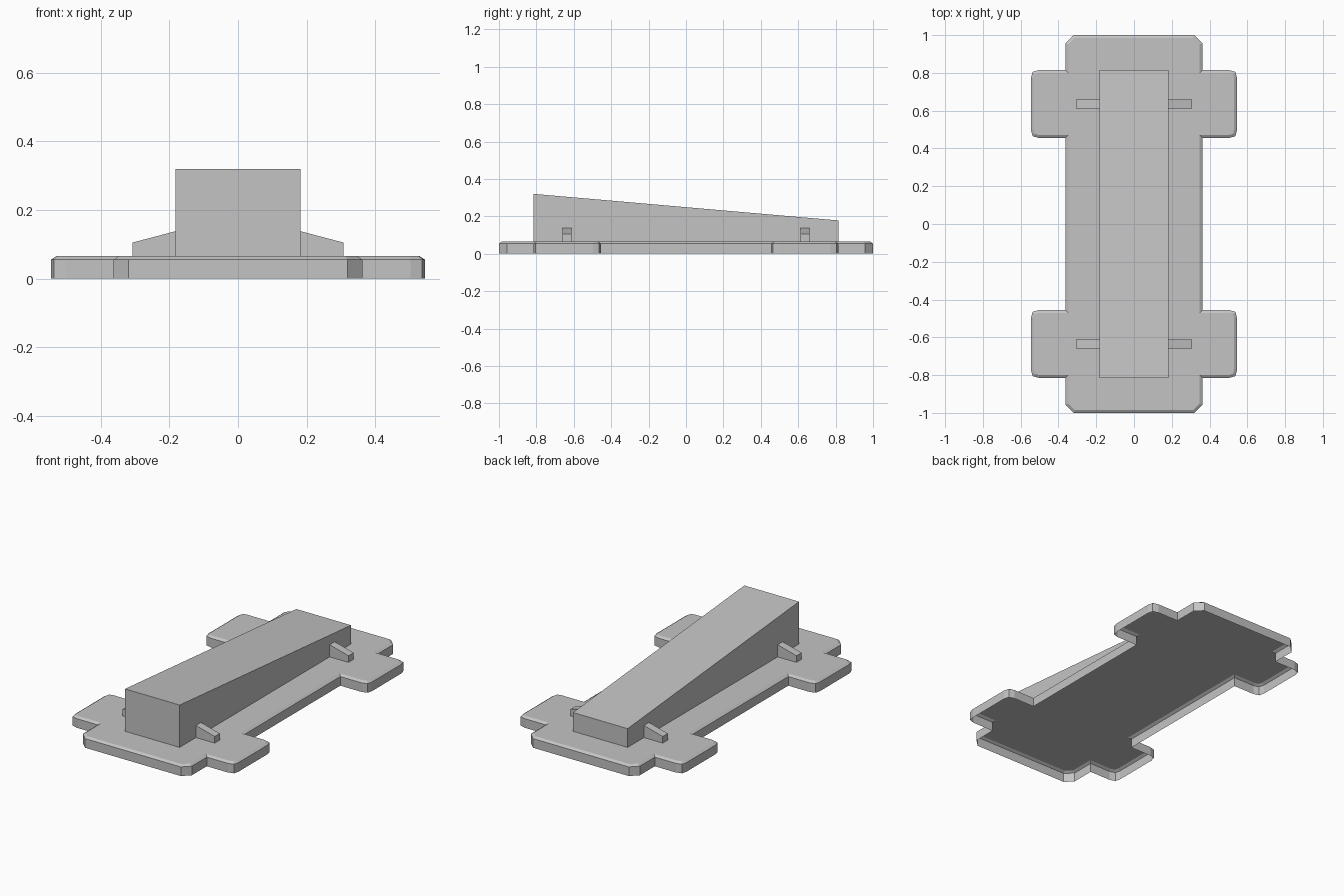
import bpy, bmesh
from mathutils import Vector

cube = bpy.data.objects.get("Cube")
if cube:
    bpy.data.objects.remove(cube, do_unlink=True)

GREY = (0.55, 0.55, 0.55, 1.0)
grey = bpy.data.materials.new("plain grey")
grey.use_nodes = True
grey.diffuse_color = GREY
grey.node_tree.nodes["Principled BSDF"].inputs["Base Color"].default_value = GREY

DECK = 0.065   # height of the base plate's top
RIM = 0.055    # height where its bevel starts


def finish(name, bm):
    mesh = bpy.data.meshes.new(name)
    bm.to_mesh(mesh)
    bm.free()
    mesh.materials.append(grey)
    obj = bpy.data.objects.new(name, mesh)
    bpy.context.collection.objects.link(obj)
    return obj


def prism(name, profile, offset):
    """Extrude a profile and leave the side resting on the deck open."""
    bm = bmesh.new()
    face = bm.faces.new([bm.verts.new(p) for p in profile])
    ext = bmesh.ops.extrude_face_region(bm, geom=[face], use_keep_orig=True)
    moved = [g for g in ext["geom"] if isinstance(g, bmesh.types.BMVert)]
    bmesh.ops.translate(bm, verts=moved, vec=Vector(offset))
    bmesh.ops.recalc_face_normals(bm, faces=bm.faces)
    under = [f for f in bm.faces if all(abs(v.co.z - DECK) < 1e-5 for v in f.verts)]
    bmesh.ops.delete(bm, geom=under, context="FACES")
    return finish(name, bm)


# Base plate: thin open-bottomed shell, one quarter outline mirrored to four
quarter = [(0.363, 0.455), (0.503, 0.455), (0.537, 0.465), (0.545, 0.497),
           (0.545, 0.773), (0.537, 0.805), (0.503, 0.815), (0.363, 0.815),
           (0.363, 0.957), (0.319, 1.0)]
half = quarter + [(-x, y) for x, y in reversed(quarter)]
outline = half + [(-x, -y) for x, y in half]
bm = bmesh.new()
bottom = [bm.verts.new((x, y, 0)) for x, y in outline]
top = [bm.verts.new((x, y, RIM)) for x, y in outline]
for i in range(len(outline)):
    j = (i + 1) % len(outline)
    bm.faces.new((bottom[i], bottom[j], top[j], top[i]))
deck = bm.faces.new(top)
bm.normal_update()
bmesh.ops.inset_region(bm, faces=[deck], thickness=0.015, use_even_offset=True)
for v in deck.verts:
    v.co.z = DECK
finish("base_plate", bm)

# Sloping block, tall at the front
W, L = 0.182, 0.815
prism("sloping_block",
      [(-W, -L, DECK), (-W, L, DECK), (-W, L, 0.178), (-W, -L, 0.32)],
      (2 * W, 0, 0))

# Four small braces against the block's sides
for side, s in (("left", 1), ("right", -1)):
    for end, y in (("front", -0.636), ("back", 0.636)):
        prism(f"{end}_{side}_brace",
              [(s * x, y - 0.024, z) for x, z in
               ((W, DECK), (0.307, DECK), (0.307, 0.105), (W, 0.138))],
              (0, 0.048, 0))
